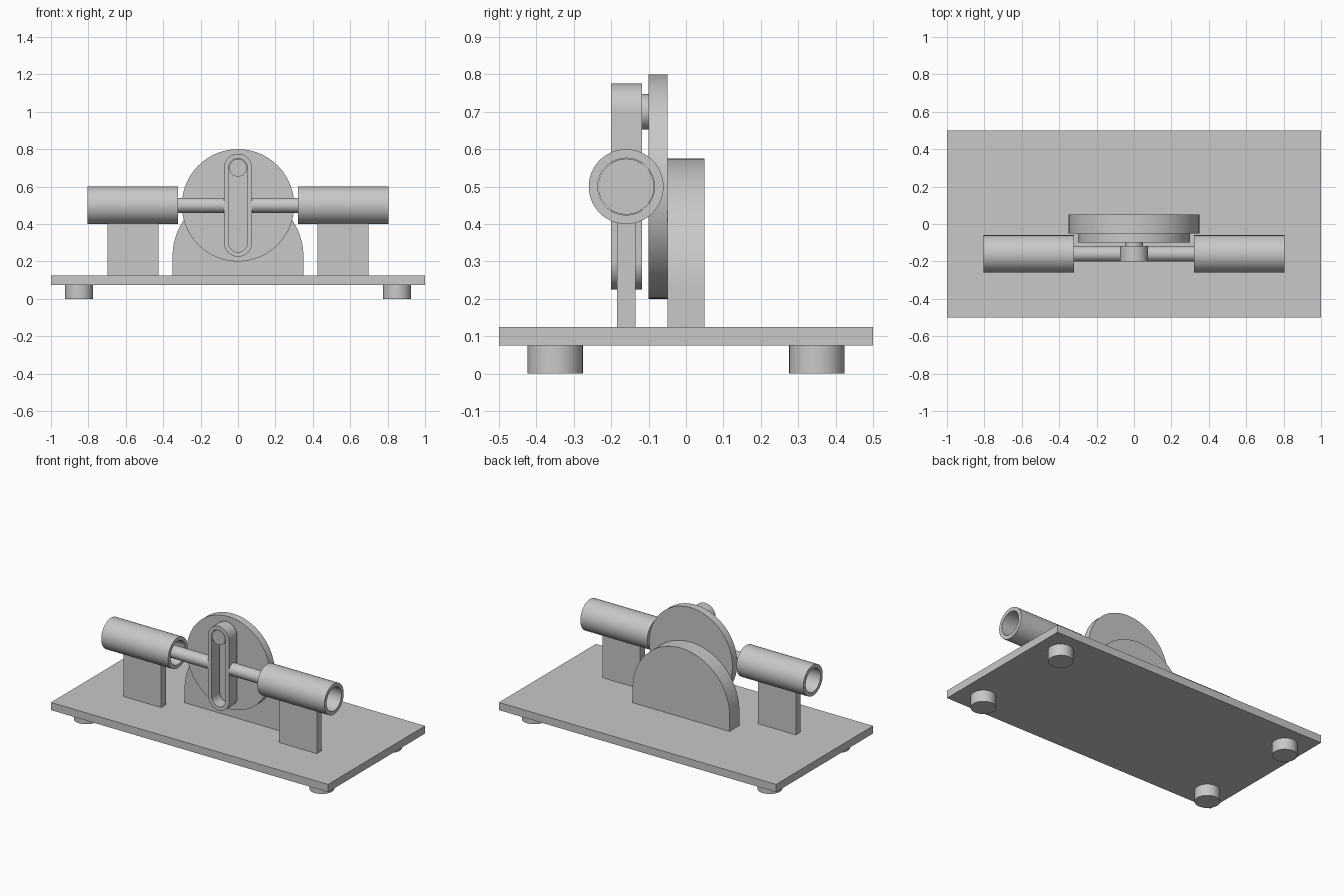
import bpy, bmesh
from math import sin, cos, pi, radians

cube = bpy.data.objects.get("Cube")
if cube:
    bpy.data.objects.remove(cube, do_unlink=True)

grey = bpy.data.materials.new("plain_grey")
grey.use_nodes = True
colour = (0.58, 0.58, 0.58, 1)
grey.diffuse_color = colour
grey.node_tree.nodes["Principled BSDF"].inputs["Base Color"].default_value = colour

# Placement of a flat outline (a, b) at depth d along each axis
PLACE = {
    "x": lambda a, b, d: (d, a, b),
    "y": lambda a, b, d: (a, d, b),
    "z": lambda a, b, d: (a, b, d),
}


def arc(a, b, r, start=0, end=360, steps=64):
    """Points on an arc; a full circle leaves out the repeated last point."""
    count = steps if end - start == 360 else steps + 1
    angles = [radians(start + (end - start) * i / steps) for i in range(count)]
    return [(a + r * cos(t), b + r * sin(t)) for t in angles]


def capsule(a, low, high, r):
    return arc(a, high, r, 0, 180, 32) + arc(a, low, r, 180, 360 - 1e-6, 32)


def rect(a0, a1, b0, b1):
    return [(a0, b0), (a1, b0), (a1, b1), (a0, b1)]


def extrude(name, axis, outline, d0, d1, hole=None):
    """Prism of an outline between two depths, with an optional matching hole."""
    bm = bmesh.new()

    def ring(points, d):
        return [bm.verts.new(PLACE[axis](a, b, d)) for a, b in points]

    def bridge(first, second):
        for i in range(len(first)):
            j = (i + 1) % len(first)
            bm.faces.new((first[i], first[j], second[j], second[i]))

    low, high = ring(outline, d0), ring(outline, d1)
    bridge(low, high)
    if hole:
        hole_low, hole_high = ring(hole, d0), ring(hole, d1)
        bridge(hole_low, hole_high)
        bridge(low, hole_low)
        bridge(high, hole_high)
    else:
        bm.faces.new(low)
        bm.faces.new(high)
    bmesh.ops.recalc_face_normals(bm, faces=bm.faces)
    mesh = bpy.data.meshes.new(name)
    bm.to_mesh(mesh)
    bm.free()
    mesh.materials.append(grey)
    obj = bpy.data.objects.new(name, mesh)
    bpy.context.collection.objects.link(obj)
    bpy.ops.object.select_all(action="DESELECT")
    obj.select_set(True)
    bpy.context.view_layer.objects.active = obj
    bpy.ops.object.shade_smooth_by_angle(angle=radians(30))
    return obj


AXLE_Z = 0.5      # height of the crank axle and rods
ROD_Y = -0.16     # depth of the sliding line
BASE_TOP = 0.125

# Base plate and feet
extrude("base_plate", "z", rect(-1, 1, -0.5, 0.5), 0.075, BASE_TOP)
for x, side in ((0.85, "left"), (-0.85, "right")):
    for y, end in ((-0.35, "front"), (0.35, "back")):
        extrude(f"{end}_{side}_foot", "z", arc(x, y, 0.074), 0, 0.075)

# Arched bracket behind the crank disc
arch = arc(0, 0.225, 0.35, 0, 180) + [(-0.35, BASE_TOP), (0.35, BASE_TOP)]
extrude("arched_bracket", "y", arch, -0.05, 0.05)

# Crank disc with its axle end and drive pin
extrude("crank_disc", "y", arc(0, AXLE_Z, 0.3, steps=96), -0.1, -0.05)
extrude("axle_end", "y", arc(0, AXLE_Z, 0.037), -0.103, -0.06)
extrude("drive_pin", "y", arc(0, AXLE_Z + 0.2, 0.047), -0.2, -0.09)

# Slotted yoke
extrude("slotted_yoke", "y", capsule(0, 0.3, 0.7, 0.075), -0.2, -0.117,
        capsule(0, 0.3, 0.7, 0.05))

# Rod, piston, open cylinder and its support on each side
for s, side in ((1, "left"), (-1, "right")):
    extrude(f"{side}_rod", "x", arc(ROD_Y, AXLE_Z, 0.04), s * 0.06, s * 0.55)
    extrude(f"{side}_piston", "x", arc(ROD_Y, AXLE_Z, 0.0745), s * 0.5, s * 0.62)
    extrude(f"{side}_cylinder", "x", arc(ROD_Y, AXLE_Z, 0.1), s * 0.322, s * 0.805,
            arc(ROD_Y, AXLE_Z, 0.076))
    x0, x1 = sorted((s * 0.425, s * 0.698))
    extrude(f"{side}_support", "z", rect(x0, x1, ROD_Y - 0.025, ROD_Y + 0.025),
            BASE_TOP, 0.408)
